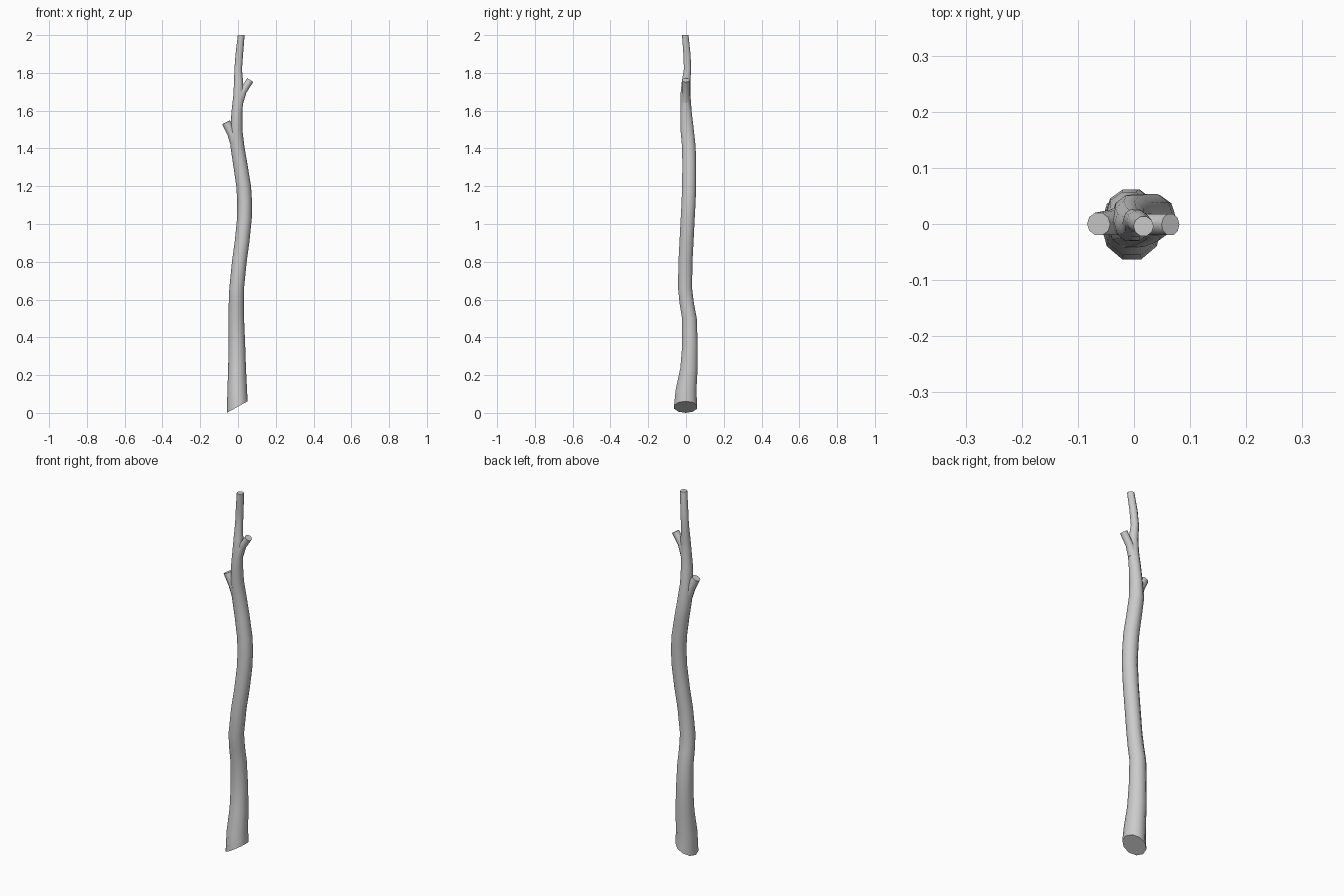
import bpy, bmesh, math
from mathutils import Vector

SIDES = 10


def tube(name, path, slope=0.0, tilt=False):
    """Loft rings along (x, y, z, rx, ry) stations; slope slants the first ring."""
    bm = bmesh.new()
    rings = []
    pts = [Vector(p[:3]) for p in path]
    for i, (x, y, z, rx, ry) in enumerate(path):
        d = pts[min(i + 1, len(pts) - 1)] - pts[max(i - 1, 0)]
        rot = Vector((0, 0, 1)).rotation_difference(d) if tilt else None
        ring = []
        for k in range(SIDES):
            a = 2 * math.pi * k / SIDES
            off = Vector((rx * math.cos(a), ry * math.sin(a), 0))
            if tilt:
                off.rotate(rot)
            if i == 0:
                off.z += slope * off.x
            ring.append(bm.verts.new(pts[i] + off))
        rings.append(ring)
    for a, b in zip(rings, rings[1:]):
        for k in range(SIDES):
            n = (k + 1) % SIDES
            bm.faces.new((a[k], a[n], b[n], b[k]))
    bm.faces.new(rings[0][::-1])
    bm.faces.new(rings[-1])
    me = bpy.data.meshes.new(name)
    bm.to_mesh(me)
    bm.free()
    ob = bpy.data.objects.new(name, me)
    bpy.context.collection.objects.link(ob)
    return ob


# Main stick, slanted cut at the foot
stick = tube("stick", [
    (-0.004, -0.002, 0.031, 0.055, 0.064),
    (-0.004, 0.000, 0.12, 0.052, 0.058),
    (-0.005, 0.016, 0.24, 0.047, 0.048),
    (-0.006, 0.021, 0.36, 0.044, 0.043),
    (-0.009, 0.018, 0.50, 0.041, 0.041),
    (-0.009, 0.004, 0.58, 0.040, 0.040),
    (-0.007, -0.005, 0.66, 0.039, 0.039),
    (0.007, -0.003, 0.80, 0.039, 0.039),
    (0.022, 0.003, 0.91, 0.039, 0.039),
    (0.034, 0.009, 1.03, 0.039, 0.039),
    (0.035, 0.014, 1.12, 0.039, 0.039),
    (0.030, 0.016, 1.20, 0.039, 0.039),
    (0.013, 0.017, 1.31, 0.038, 0.038),
    (-0.003, 0.015, 1.41, 0.037, 0.038),
    (-0.008, 0.006, 1.50, 0.031, 0.037),
    (-0.006, 0.000, 1.59, 0.029, 0.032),
    (0.002, -0.003, 1.68, 0.027, 0.028),
    (0.003, 0.000, 1.75, 0.024, 0.024),
    (0.001, 0.008, 1.82, 0.020, 0.020),
    (0.007, 0.005, 1.90, 0.020, 0.020),
    (0.017, -0.004, 2.00, 0.018, 0.018),
], slope=0.56)

# Two snapped-off twig stubs
left_twig = tube("left_twig", [
    (-0.008, 0.010, 1.41, 0.028, 0.028),
    (-0.034, 0.003, 1.48, 0.023, 0.024),
    (-0.063, 0.000, 1.538, 0.023, 0.021),
], tilt=True)
right_twig = tube("right_twig", [
    (0.006, -0.002, 1.65, 0.024, 0.024),
    (0.028, -0.001, 1.705, 0.019, 0.020),
    (0.065, -0.001, 1.762, 0.019, 0.020),
], tilt=True)

# Join the stubs into the stick as one skin
for twig in (left_twig, right_twig):
    mod = stick.modifiers.new("join_" + twig.name, 'BOOLEAN')
    mod.operation = 'UNION'
    mod.solver = 'EXACT'
    mod.object = twig
bpy.context.view_layer.objects.active = stick
stick.select_set(True)
for mod in list(stick.modifiers):
    bpy.ops.object.modifier_apply(modifier=mod.name)
for twig in (left_twig, right_twig):
    bpy.data.objects.remove(twig, do_unlink=True)
bpy.ops.object.shade_smooth_by_angle(angle=math.radians(50))
